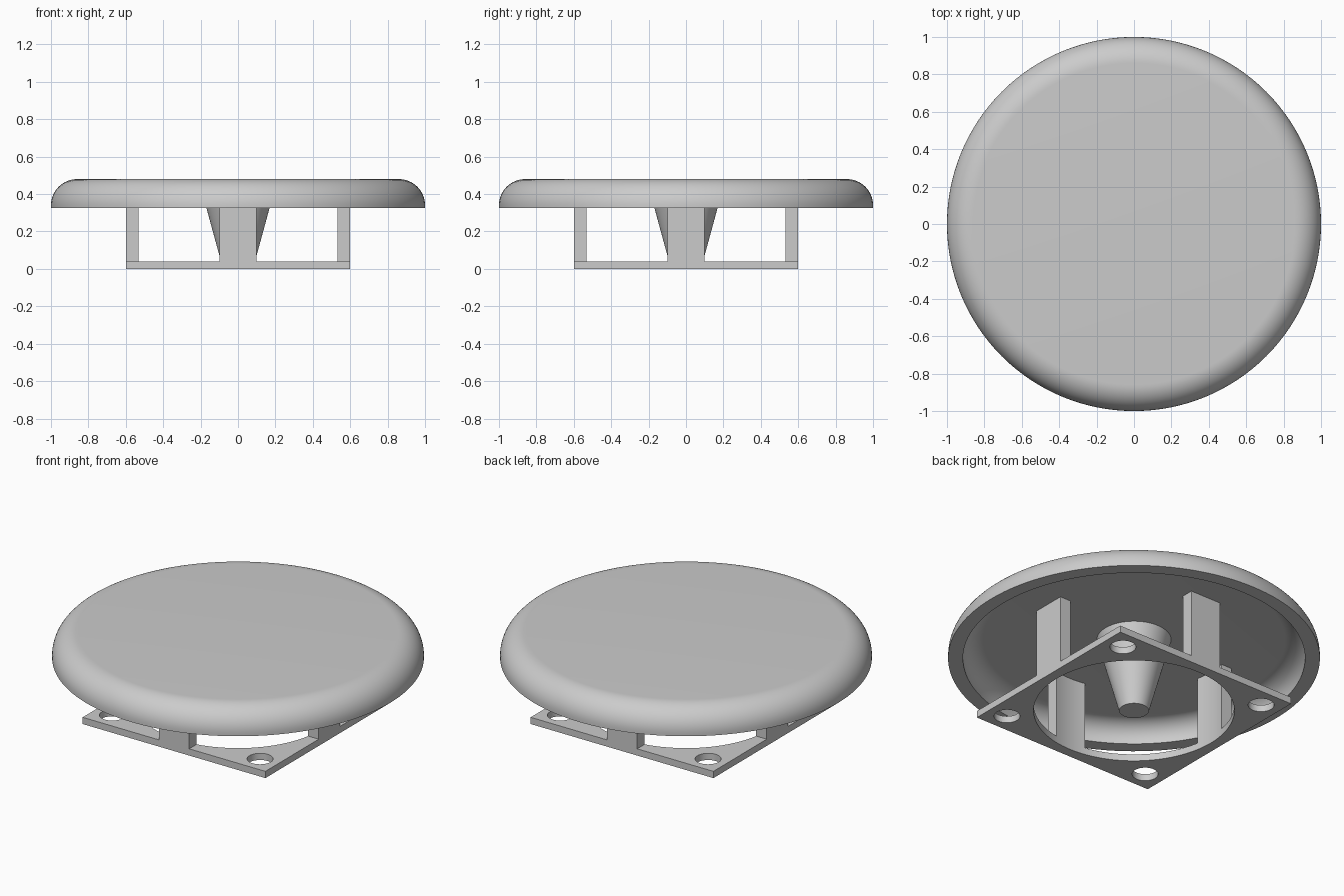
import bpy
import bmesh
from math import sin, cos, pi, asin, radians
from mathutils import Matrix

cube = bpy.data.objects.get("Cube")
if cube:
    bpy.data.objects.remove(cube, do_unlink=True)

grey = bpy.data.materials.new("light_grey")
grey.use_nodes = True
grey.diffuse_color = (0.6, 0.6, 0.6, 1)
grey.node_tree.nodes["Principled BSDF"].inputs["Base Color"].default_value = (0.6, 0.6, 0.6, 1)

SIDES = 128
HALF = 0.6        # half the base plate's side
HOLE = 0.54       # radius of the base plate's opening
CEILING = 0.44    # underside of the cap


def finish(name, bm):
    """Turn a bmesh into a named object, smooth except at sharp edges."""
    bmesh.ops.remove_doubles(bm, verts=bm.verts, dist=0.0001)
    bmesh.ops.recalc_face_normals(bm, faces=bm.faces)
    mesh = bpy.data.meshes.new(name)
    bm.to_mesh(mesh)
    bm.free()
    mesh.materials.append(grey)
    obj = bpy.data.objects.new(name, mesh)
    bpy.context.collection.objects.link(obj)
    bpy.ops.object.select_all(action="DESELECT")
    obj.select_set(True)
    bpy.context.view_layer.objects.active = obj
    bpy.ops.object.shade_smooth_by_angle(angle=radians(30))
    return obj


def arc(cx, cy, r, start, end, steps):
    return [(cx + r * cos(start + (end - start) * i / steps),
             cy + r * sin(start + (end - start) * i / steps)) for i in range(steps + 1)]


def lathe(name, profile):
    """Spin a radius/height profile around the vertical axis."""
    bm = bmesh.new()
    verts = [bm.verts.new((r, 0, z)) for r, z in profile]
    edges = [bm.edges.new(pair) for pair in zip(verts, verts[1:])]
    bmesh.ops.spin(bm, geom=verts + edges, cent=(0, 0, 0), axis=(0, 0, 1),
                   angle=2 * pi, steps=SIDES, use_merge=True)
    return finish(name, bm)


def slab(name, outlines, bottom, top, turn=0):
    """Extrude filled outlines; inner outlines become holes."""
    curve = bpy.data.curves.new(name, "CURVE")
    curve.dimensions = "2D"
    curve.fill_mode = "BOTH"
    curve.extrude = (top - bottom) / 2
    for outline in outlines:
        spline = curve.splines.new("POLY")
        spline.points.add(len(outline) - 1)
        for point, (x, y) in zip(spline.points, outline):
            point.co = (x, y, 0, 1)
        spline.use_cyclic_u = True
    temp = bpy.data.objects.new("outline", curve)
    bpy.context.collection.objects.link(temp)
    bpy.context.view_layer.update()
    mesh = temp.to_mesh()
    bm = bmesh.new()
    bm.from_mesh(mesh)
    temp.to_mesh_clear()
    bpy.data.objects.remove(temp, do_unlink=True)
    bpy.data.curves.remove(curve)
    place = Matrix.Rotation(turn, 4, "Z") @ Matrix.Translation((0, 0, (bottom + top) / 2))
    bm.transform(place)
    return finish(name, bm)


# Hollow cap with rounded shoulder outside and inside
outer = arc(0.86, 0.34, 0.14, pi / 2, 0, 16)
inner = arc(0.81, CEILING - 0.11, 0.11, 0, pi / 2, 16)
lathe("cap", [(0, 0.48)] + outer + [(1, 0.325), (0.92, 0.325)] + inner + [(0, CEILING)])

# Tapered centre stem
lathe("centre_stem", [(0, 0), (0.08, 0), (0.2, CEILING), (0, CEILING)])

# Square base plate with a large opening and corner screw holes
square = [(-HALF, -HALF), (HALF, -HALF), (HALF, HALF), (-HALF, HALF)]
holes = [arc(0, 0, HOLE, 0, 2 * pi, SIDES)[:-1]]
for x in (-0.485, 0.485):
    for y in (-0.485, 0.485):
        holes.append(arc(x, y, 0.07, 0, 2 * pi, 48)[:-1])
slab("base_plate", [square] + holes, 0, 0.04)

# Four posts, flat outside and following the opening inside
spread = asin(0.1 / HOLE)
post = arc(0, 0, HOLE, spread, -spread, 8) + [(HALF, -0.1), (HALF, 0.1)]
for i, side in enumerate(("left", "back", "right", "front")):
    slab(side + "_post", [post], 0.04, CEILING, i * pi / 2)
